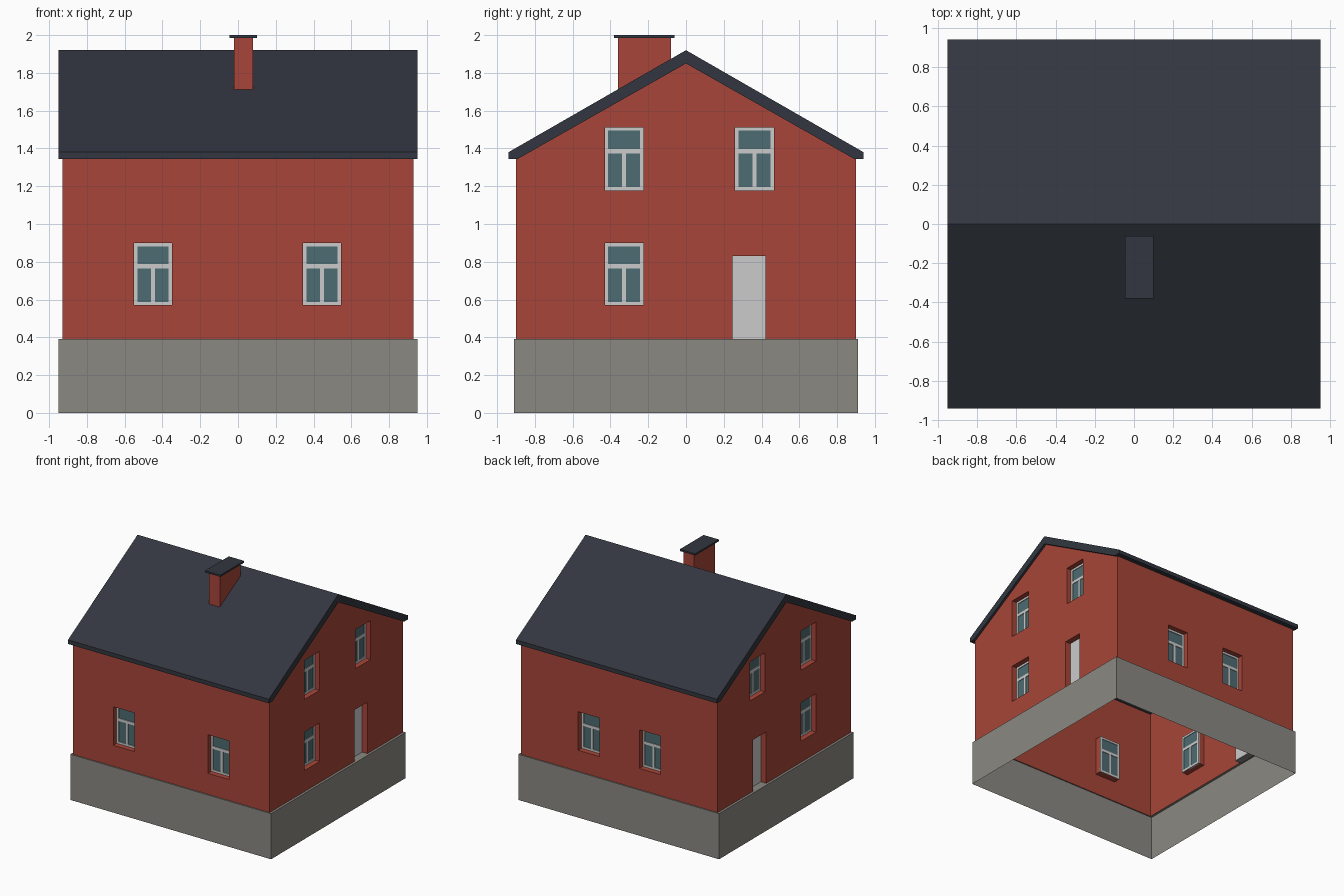
import bpy, bmesh
from mathutils import Vector

if "Cube" in bpy.data.objects:
    bpy.data.objects.remove(bpy.data.objects["Cube"])

WX, WY = 0.93, 0.90            # wall half sizes
Z0, EAVE, APEX = 0.39, 1.345, 1.85
REVEAL = 0.055


def mat(name, rgb):
    m = bpy.data.materials.new(name)
    m.diffuse_color = (*rgb, 1)
    m.use_nodes = True
    m.node_tree.nodes["Principled BSDF"].inputs["Base Color"].default_value = m.diffuse_color
    return m


RED = mat("red_wall", (0.39, 0.06, 0.04))
DARK = mat("dark_roof", (0.032, 0.037, 0.05))
STONE = mat("stone", (0.26, 0.25, 0.225))
GLASS = mat("glass", (0.075, 0.15, 0.17))


def finish(name, bm, material=None):
    bmesh.ops.remove_doubles(bm, verts=bm.verts, dist=1e-5)
    bmesh.ops.recalc_face_normals(bm, faces=bm.faces)
    me = bpy.data.meshes.new(name)
    bm.to_mesh(me)
    bm.free()
    ob = bpy.data.objects.new(name, me)
    bpy.context.collection.objects.link(ob)
    if material:
        me.materials.append(material)
    return ob


def add_prism(bm, bottom, top):
    a = [bm.verts.new(p) for p in bottom]
    b = [bm.verts.new(p) for p in top]
    bm.faces.new(a[::-1])
    bm.faces.new(b)
    for i in range(len(a)):
        j = (i + 1) % len(a)
        bm.faces.new((a[i], a[j], b[j], b[i]))


def add_box(bm, place, u0, u1, z0, z1, d0, d1):
    rect = [(u0, z0), (u1, z0), (u1, z1), (u0, z1)]
    add_prism(bm, [place(u, z, d0) for u, z in rect], [place(u, z, d1) for u, z in rect])


def profile_x(name, pts, x0, x1, material):
    """Extrude a (y, z) profile along x."""
    bm = bmesh.new()
    add_prism(bm, [(x0, y, z) for y, z in pts], [(x1, y, z) for y, z in pts])
    return finish(name, bm, material)


# Wall placement: (along wall, height, depth inwards) -> world
PLACE = {
    "front": lambda u, z, d: Vector((u, -WY + d, z)),
    "back": lambda u, z, d: Vector((u, WY - d, z)),
    "right": lambda u, z, d: Vector((WX - d, u, z)),
    "left": lambda u, z, d: Vector((-WX + d, u, z)),
}
LOW, HIGH = (0.57, 0.90), (1.178, 1.512)
DOOR = (0.245, 0.42, 0.83)
gable_windows = [(-0.43, -0.225, *LOW), (-0.43, -0.225, *HIGH), (0.26, 0.465, *HIGH)]
WINDOWS = {
    "front": [(-0.55, -0.35, *LOW), (0.345, 0.545, *LOW)],
    "back": [(-0.39, -0.19, *LOW), (0.19, 0.39, *LOW)],
    "right": gable_windows,
    "left": gable_windows,
}
long_outline = [(-WX, Z0), (WX, Z0), (WX, EAVE), (-WX, EAVE)]
d0, d1, dz = DOOR
gable_outline = [(-WY, Z0), (d0, Z0), (d0, dz), (d1, dz), (d1, Z0), (WY, Z0),
                 (WY, EAVE), (0, APEX), (-WY, EAVE)]


def loop_edges(bm, pts):
    vs = [bm.verts.new(p) for p in pts]
    return [bm.edges.new((vs[i], vs[(i + 1) % len(vs)])) for i in range(len(vs))]


# Walls: one open shell with holes and inward reveals
walls = bmesh.new()
for side, place in PLACE.items():
    gable = side in ("right", "left")
    outline = gable_outline if gable else long_outline
    edges = loop_edges(walls, [place(u, z, 0) for u, z in outline])
    reveals = []
    for u0, u1, z0, z1 in WINDOWS[side]:
        rect = [(u0, z0), (u1, z0), (u1, z1), (u0, z1)]
        edges += loop_edges(walls, [place(u, z, 0) for u, z in rect])
        reveals += [(rect[i], rect[(i + 1) % 4]) for i in range(4)]
    if gable:
        reveals += [(gable_outline[i], gable_outline[i + 1]) for i in (1, 2, 3)]
    outward = place(0, 0, 0) - place(0, 0, 1)
    bmesh.ops.triangle_fill(walls, use_beauty=True, edges=edges, normal=outward)
    for a, b in reveals:
        walls.faces.new([walls.verts.new(place(*p, d))
                         for p, d in ((a, 0), (b, 0), (b, REVEAL), (a, REVEAL))])
finish("walls", walls, RED)

# Windows and doors
for side, place in PLACE.items():
    for n, (u0, u1, z0, z1) in enumerate(WINDOWS[side], 1):
        t, mid = 0.018, (u0 + u1) / 2
        bar0, bar1 = z0 + 0.195, z0 + 0.219
        bm = bmesh.new()
        for r in [(u0, u0 + t, z0, z1), (u1 - t, u1, z0, z1),
                  (u0 + t, u1 - t, z0, z0 + t), (u0 + t, u1 - t, z1 - t, z1),
                  (u0 + t, u1 - t, bar0, bar1), (mid - 0.01, mid + 0.01, z0 + t, bar0)]:
            add_box(bm, place, *r, 0.045, 0.06)
        finish(f"{side}_window_frame_{n}", bm)
        bm = bmesh.new()
        add_box(bm, place, u0 + 0.005, u1 - 0.005, z0 + 0.005, z1 - 0.005, 0.051, 0.055)
        finish(f"{side}_window_glass_{n}", bm, GLASS)
    if side in ("right", "left"):
        bm = bmesh.new()
        add_box(bm, place, d0, d1, Z0, dz, 0.05, 0.06)
        finish(f"{side}_door", bm)
        bm = bmesh.new()
        add_box(bm, place, d0, d1, Z0 - 0.01, Z0, 0, 0.06)
        finish(f"{side}_door_step", bm, STONE)

# Plinth: open ring with a narrow ledge up to the walls
bm = bmesh.new()
rings = [[bm.verts.new((sx * x, sy * y, z)) for sx, sy in ((-1, -1), (1, -1), (1, 1), (-1, 1))]
         for x, y, z in ((0.95, 0.91, 0), (0.95, 0.91, Z0), (WX, WY, Z0))]
for lo, hi in zip(rings, rings[1:]):
    for i in range(4):
        j = (i + 1) % 4
        bm.faces.new((lo[i], lo[j], hi[j], hi[i]))
finish("plinth", bm, STONE)

# Roof slab
profile_x("roof", [(-0.94, 1.345), (-0.89, 1.345), (0, APEX), (0.89, 1.345), (0.94, 1.345),
                   (0.94, 1.38), (0, 1.92), (-0.94, 1.38)], -0.95, 0.95, DARK)

# Chimney, sunk into the roof slope, with a flat cap
profile_x("chimney", [(-0.36, 1.69), (-0.08, 1.85), (-0.08, 1.985), (-0.36, 1.985)],
          -0.022, 0.08, RED)
profile_x("chimney_cap", [(-0.38, 1.985), (-0.06, 1.985), (-0.06, 2.0), (-0.38, 2.0)],
          -0.045, 0.10, DARK)
